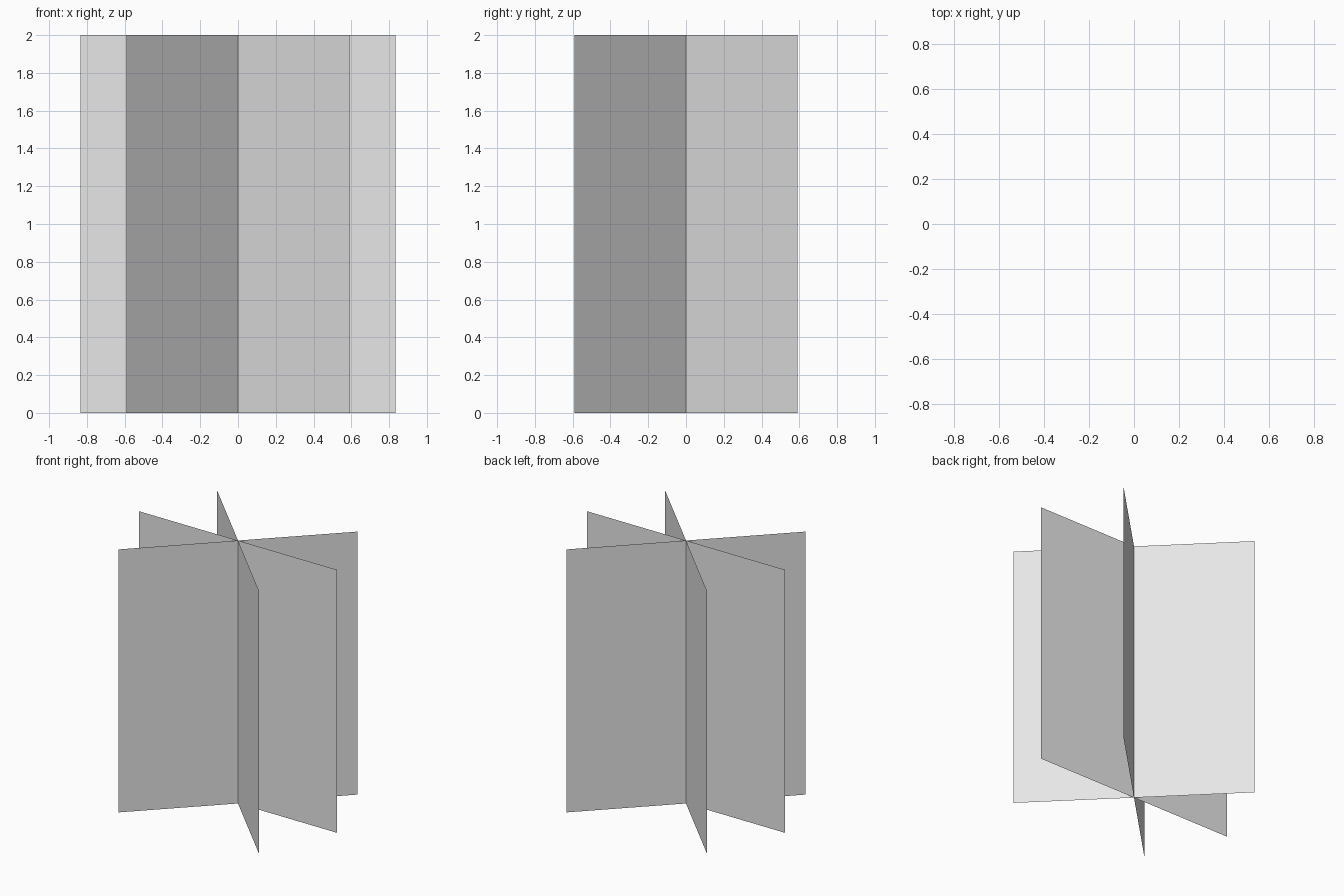
import bpy
import math

WIDTH, HEIGHT = 1.67, 2.0

cube = bpy.data.objects.get("Cube")
if cube:
    bpy.data.objects.remove(cube, do_unlink=True)

# One plain light grey for every panel
grey = bpy.data.materials.new("light_grey")
grey.use_nodes = True
colour = (0.8, 0.8, 0.8, 1)
grey.diffuse_color = colour
grey.node_tree.nodes["Principled BSDF"].inputs["Base Color"].default_value = colour


def add_panel(name, degrees):
    """Thin upright sheet through the centre axis, turned about z."""
    w = WIDTH / 2
    mesh = bpy.data.meshes.new(name)
    corners = [(-w, 0, 0), (w, 0, 0), (w, 0, HEIGHT), (-w, 0, HEIGHT)]
    mesh.from_pydata(corners, [], [(0, 1, 2, 3)])
    mesh.materials.append(grey)
    panel = bpy.data.objects.new(name, mesh)
    panel.rotation_euler.z = math.radians(degrees)
    bpy.context.collection.objects.link(panel)


# Three crossing panels
for name, degrees in (("cross_panel", 0),
                      ("rising_diagonal_panel", 45),
                      ("falling_diagonal_panel", -45)):
    add_panel(name, degrees)
